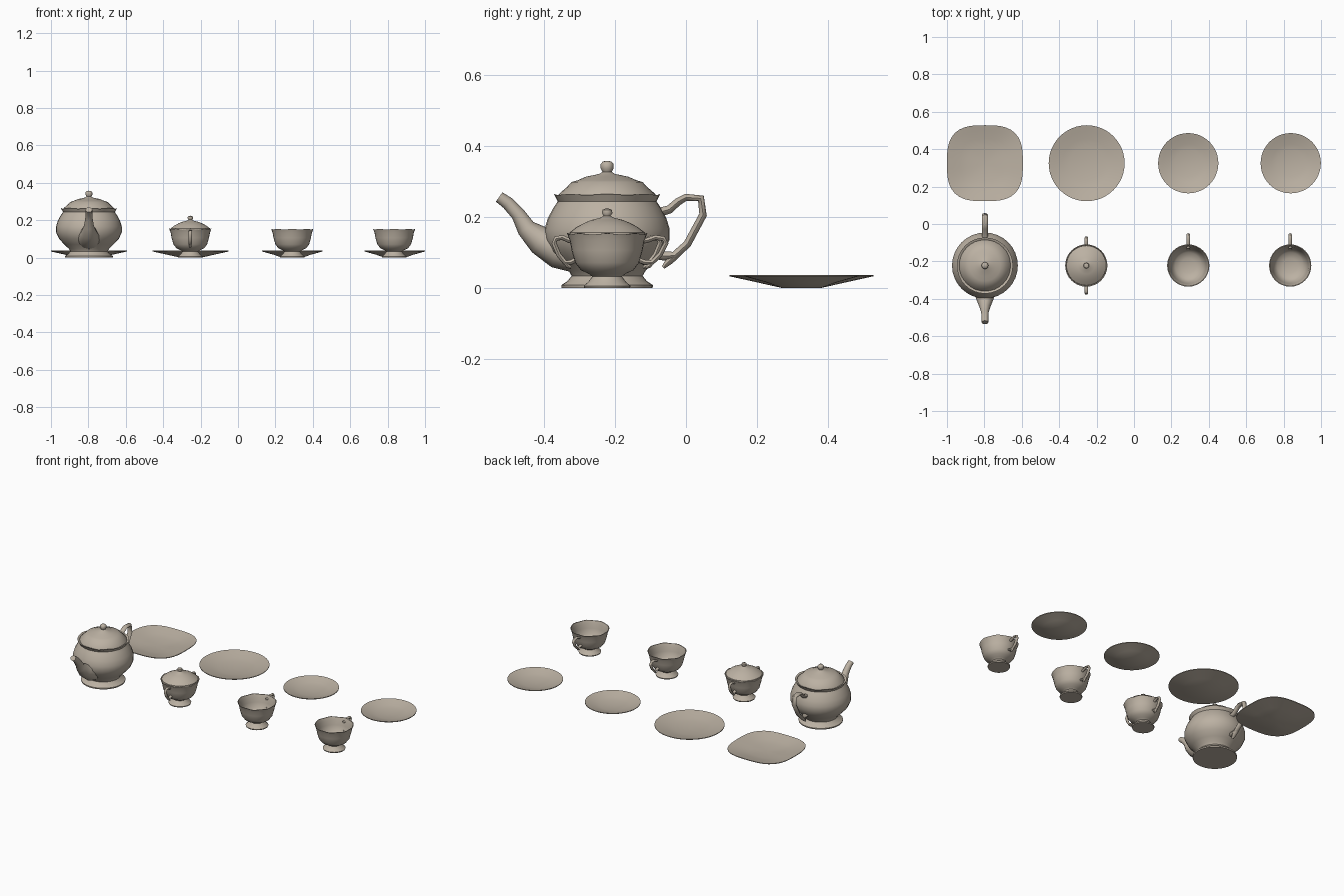
import bpy, bmesh, math
from mathutils import Vector

china = bpy.data.materials.new("warm_grey_china")
china.diffuse_color = (0.50, 0.44, 0.365, 1)


def finish(name, bm, loc, angle):
    bmesh.ops.remove_doubles(bm, verts=bm.verts, dist=1e-5)
    bmesh.ops.recalc_face_normals(bm, faces=bm.faces)
    me = bpy.data.meshes.new(name)
    bm.to_mesh(me)
    bm.free()
    me.materials.append(china)
    for p in me.polygons:
        p.use_smooth = True
    me.set_sharp_from_angle(angle=math.radians(angle))
    ob = bpy.data.objects.new(name, me)
    ob.location = loc
    bpy.context.collection.objects.link(ob)
    return ob


def lathe(name, profile, loc, sides=32, power=2, wave=0, wave_z=1, lobes=8, angle=45):
    """Turn (radius, z) points; power > 2 squares the outline; wave scallops points at/above wave_z."""
    bm = bmesh.new()
    rings = []
    for r, z in profile:
        ring = []
        for i in range(sides):
            a = 2 * math.pi * i / sides
            c, s = math.cos(a), math.sin(a)
            k = (abs(c) ** power + abs(s) ** power) ** (-1 / power)
            dz = wave * math.cos(lobes * a) if z >= wave_z and r > 0 else 0
            ring.append(bm.verts.new((r * k * c, r * k * s, z + dz)))
        rings.append(ring)
    for a, b in zip(rings, rings[1:]):
        for i in range(sides):
            j = (i + 1) % sides
            bm.faces.new((a[i], a[j], b[j], b[i]))
    return finish(name, bm, loc, angle)


def tube(name, path, loc, sides=10, flip=1, angle=50):
    """Sweep an oval along (y, z, half thickness, half width) points in the yz plane."""
    bm = bmesh.new()
    pts = [Vector((0, flip * p[0], p[1])) for p in path]
    rings = []
    for i, (p, q) in enumerate(zip(pts, path)):
        t = (pts[min(i + 1, len(pts) - 1)] - pts[max(i - 1, 0)]).normalized()
        n = Vector((0, -t.z, t.y))
        rings.append([bm.verts.new(p + n * q[2] * math.cos(2 * math.pi * k / sides)
                      + Vector((q[3] * math.sin(2 * math.pi * k / sides), 0, 0)))
                      for k in range(sides)])
    for a, b in zip(rings, rings[1:]):
        for i in range(sides):
            j = (i + 1) % sides
            bm.faces.new((a[i], a[j], b[j], b[i]))
    bm.faces.new(rings[0])
    bm.faces.new(rings[-1])
    return finish(name, bm, loc, angle)


# Plates and saucers: flat base, straight sloping underside, shallow dished top
def dish(name, x, r, power=2, wave=0):
    lathe(name, [(0, 0.004), (0.055, 0.004), (0.6 * r, 0.019), (r, 0.037), (r, 0.041),
                 (0.85 * r, 0.034), (0.64 * r, 0.024), (0.45 * r, 0.018), (0, 0.013)],
          (x, 0.325, 0), 48, power, wave, 0.03, 4)


dish("square_plate", -0.797, 0.203, 3)
dish("round_plate", -0.253, 0.203)
dish("saucer_left", 0.29, 0.161)
dish("saucer_right", 0.838, 0.161)

# Teapot body with flared foot and rim
pot = (-0.797, -0.222, 0)
lathe("teapot_body", [(0, 0.004), (0.128, 0.004), (0.129, 0.012), (0.112, 0.023), (0.1, 0.038),
                      (0.108, 0.052), (0.132, 0.075), (0.16, 0.105), (0.176, 0.14), (0.176, 0.17),
                      (0.167, 0.2), (0.151, 0.23), (0.139, 0.248), (0.15, 0.267), (0.137, 0.262),
                      (0.125, 0.25)], pot, 32, wave=0.002, wave_z=0.26)
# Teapot lid and knob
lathe("teapot_lid", [(0, 0.255), (0.138, 0.258), (0.136, 0.268), (0.113, 0.288), (0.1, 0.302),
                     (0.083, 0.307), (0.06, 0.317), (0.022, 0.325), (0.013, 0.331), (0.018, 0.34),
                     (0.018, 0.353), (0.012, 0.36), (0, 0.362)], pot)
# Teapot spout, curving up toward the front
tube("teapot_spout", [(0.304, 0.26, 0.016, 0.018), (0.28, 0.243, 0.018, 0.018),
                      (0.251, 0.212, 0.02, 0.02), (0.228, 0.172, 0.027, 0.027),
                      (0.188, 0.138, 0.041, 0.043), (0.14, 0.112, 0.052, 0.06),
                      (0.08, 0.1, 0.055, 0.065)], pot, 12, -1)
# Teapot angular handle at the back
tube("teapot_handle", [(0.14, 0.215, 0.013, 0.016), (0.175, 0.225, 0.012, 0.016),
                       (0.2, 0.247, 0.011, 0.016), (0.222, 0.259, 0.01, 0.016),
                       (0.264, 0.256, 0.011, 0.016), (0.27, 0.21, 0.011, 0.016),
                       (0.226, 0.128, 0.011, 0.016), (0.19, 0.095, 0.012, 0.016),
                       (0.16, 0.094, 0.013, 0.016), (0.12, 0.1, 0.012, 0.014)], pot, 8)
tube("teapot_handle_tail", [(0.195, 0.098, 0.011, 0.014), (0.175, 0.08, 0.011, 0.014),
                            (0.158, 0.062, 0.005, 0.008)], pot, 8)

# Cup shape shared by the sugar bowl and both cups: footed, hollow, scalloped rim
CUP = [(0, 0.004), (0.064, 0.004), (0.066, 0.01), (0.052, 0.022), (0.042, 0.036), (0.052, 0.044),
       (0.074, 0.054), (0.09, 0.075), (0.1, 0.11), (0.105, 0.137), (0.113, 0.156), (0.109, 0.156),
       (0.101, 0.137), (0.096, 0.11), (0.086, 0.078), (0.07, 0.06), (0.04, 0.05), (0, 0.047)]
LOOP = [(0.092, 0.134), (0.11, 0.138), (0.13, 0.146), (0.15, 0.143), (0.156, 0.13), (0.141, 0.097),
        (0.122, 0.076), (0.104, 0.076), (0.085, 0.084)]


def loop_handle(name, loc, reach, flip=1):
    path = [(0.09 + (y - 0.09) * reach, z, 0.007, 0.009) for y, z in LOOP]
    tube(name, path, loc, 8, flip)
    tail = [(path[6][0], 0.078, 0.006, 0.007), (path[6][0] - 0.008, 0.066, 0.006, 0.007),
            (path[6][0] - 0.018, 0.06, 0.003, 0.004)]
    tube(name + "_tail", tail, loc, 8, flip)


# Sugar bowl with two handles and lid
bowl = (-0.255, -0.222, 0)
lathe("sugar_bowl", CUP, bowl, 32, wave=0.003, wave_z=0.15)
lathe("sugar_bowl_lid", [(0, 0.148), (0.107, 0.15), (0.106, 0.16), (0.085, 0.176), (0.062, 0.188),
                         (0.045, 0.195), (0.018, 0.202), (0.01, 0.207), (0.015, 0.215),
                         (0.013, 0.224), (0, 0.229)], bowl)
loop_handle("sugar_bowl_back_handle", bowl, 0.9)
loop_handle("sugar_bowl_front_handle", bowl, 0.9, -1)

# Two cups, each with one handle at the back
for side, x in (("left", 0.29), ("right", 0.835)):
    cup = (x, -0.222, 0)
    lathe("cup_" + side, CUP, cup, 32, wave=0.002, wave_z=0.15)
    loop_handle("cup_handle_" + side, cup, 1.15)

# Rest the whole set on the ground
for ob in bpy.data.objects:
    ob.location.z -= 0.004
